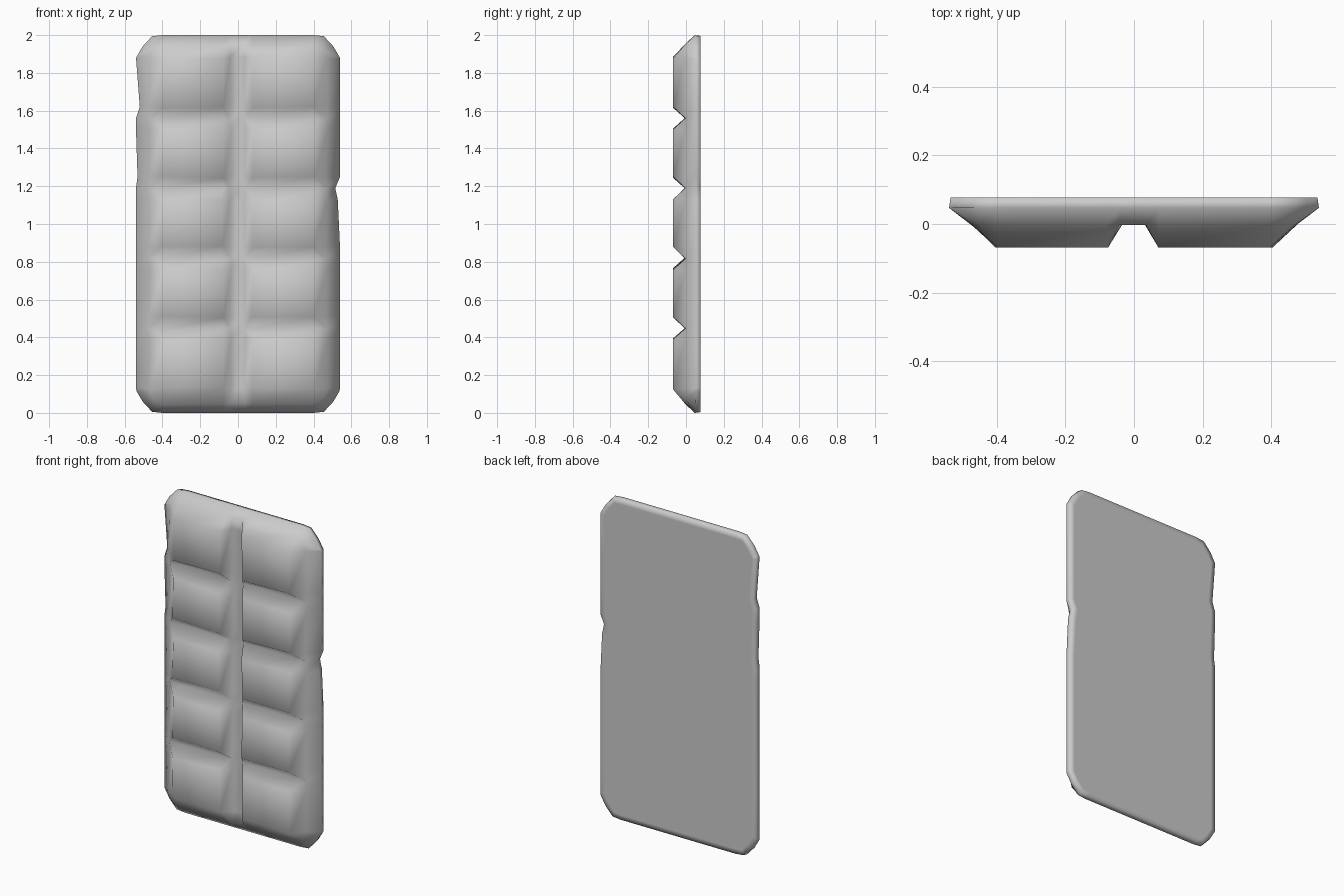
import bpy, bmesh, random

if "Cube" in bpy.data.objects:
    bpy.data.objects.remove(bpy.data.objects["Cube"])

random.seed(4)
BACK, RIM, GROOVE, TOP = 0.077, 0.047, -0.003, -0.069

# Cross-section lines as (position, depth): rim, ledge, block tops, grooves
cols = [(-.54, RIM), (-.47, GROOVE), (-.40, TOP), (-.08, TOP), (-.04, GROOVE),
        (.035, GROOVE), (.075, TOP), (.40, TOP), (.47, GROOVE), (.54, RIM)]
rows = [(0, RIM), (.05, GROOVE), (.13, TOP)]
for g in (.45, .82, 1.19, 1.56):
    rows += [(g - .06, TOP), (g, GROOVE), (g + .06, TOP)]
rows += [(1.88, TOP), (1.95, GROOVE), (2.0, RIM)]
NX, NZ = len(cols), len(rows)

# Clipped corners, keyed by steps in from the outer column and row
corner = {(0, 0): (.505, .06), (0, 1): (.537, .115),
          (1, 0): (.455, .006), (1, 1): (.45, .075)}
# Dents along the wrapped side edges
dents = {(0, 14): .02, (0, 11): .008, (9, 10): .025, (9, 9): .012}

bm = bmesh.new()
grid = []
for j, (z, dz) in enumerate(rows):
    line = []
    for i, (x, dx) in enumerate(cols):
        ii, jj = min(i, NX - 1 - i), min(j, NZ - 1 - j)
        px, pz = x, z
        if (ii, jj) in corner:
            cx, cz = corner[(ii, jj)]
            px = cx if x > 0 else -cx
            pz = cz if z < 1 else 2 - cz
        elif ii and jj:
            px += random.uniform(-.005, .005)
            pz += random.uniform(-.006, .006)
        px -= dents.get((i, j), 0) * (1 if x > 0 else -1)
        line.append(bm.verts.new((px, max(dx, dz), pz)))
    grid.append(line)

# Front skin, with hip edges running up each block corner
for j in range(NZ - 1):
    for i in range(NX - 1):
        q = [grid[j][i], grid[j][i + 1], grid[j + 1][i + 1], grid[j + 1][i]]
        tops = [k for k in range(4) if q[k].co.y < -.05]
        if len(tops) == 1:
            k = tops[0]
            a, b, c, d = (q[(k + n) % 4] for n in range(4))
            bm.faces.new((a, b, c))
            bm.faces.new((a, c, d))
        else:
            bm.faces.new(q)

# Rim wall and flat back
edges = [e for e in bm.edges if e.is_boundary]
ext = bmesh.ops.extrude_edge_only(bm, edges=edges)["geom"]
for v in (g for g in ext if isinstance(g, bmesh.types.BMVert)):
    v.co.y = BACK
    v.co.x *= .992
    v.co.z = 1 + (v.co.z - 1) * .996
loop = [g for g in ext if isinstance(g, bmesh.types.BMEdge) and g.is_boundary]
back = bmesh.ops.edgeloop_fill(bm, edges=loop)["faces"]
bmesh.ops.inset_region(bm, faces=back, thickness=.03)
bmesh.ops.recalc_face_normals(bm, faces=bm.faces)
for f in bm.faces:
    f.smooth = True

mesh = bpy.data.meshes.new("chocolate_bar")
bm.to_mesh(mesh)
bm.free()
bar = bpy.data.objects.new("chocolate_bar", mesh)
bpy.context.collection.objects.link(bar)
